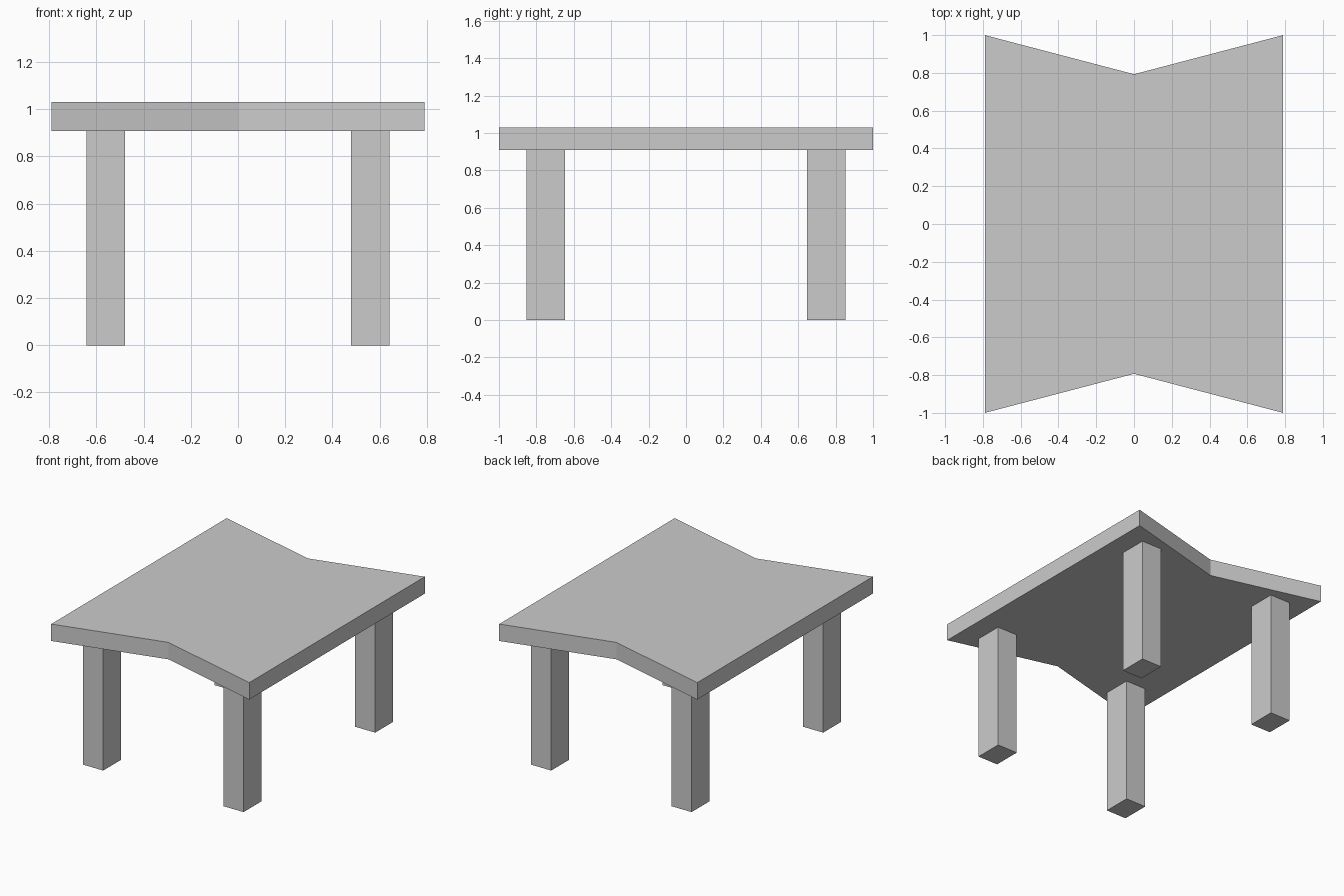
import bpy
import bmesh

if "Cube" in bpy.data.objects:
    bpy.data.objects.remove(bpy.data.objects["Cube"])

BOTTOM, TOP = 0.908, 1.03


def prism(name, outline, z0, z1):
    """Extrude a counter-clockwise flat outline from z0 up to z1."""
    bm = bmesh.new()
    face = bm.faces.new([bm.verts.new((x, y, z0)) for x, y in outline])
    ext = bmesh.ops.extrude_face_region(bm, geom=[face], use_keep_orig=True)
    verts = [g for g in ext["geom"] if isinstance(g, bmesh.types.BMVert)]
    bmesh.ops.translate(bm, verts=verts, vec=(0, 0, z1 - z0))
    bmesh.ops.recalc_face_normals(bm, faces=bm.faces)
    mesh = bpy.data.meshes.new(name)
    bm.to_mesh(mesh)
    bm.free()
    obj = bpy.data.objects.new(name, mesh)
    bpy.context.collection.objects.link(obj)
    return obj


# Tabletop with a shallow V notch at the front and back
prism("tabletop",
      [(-0.79, -1), (0, -0.793), (0.79, -1), (0.79, 1), (0, 0.793), (-0.79, 1)],
      BOTTOM, TOP)

# Four rectangular legs
HX, HY = 0.081, 0.102
for y_name, cy in (("front", -0.75), ("back", 0.75)):
    for x_name, cx in (("left", -0.56), ("right", 0.56)):
        prism(f"{y_name}_{x_name}_leg",
              [(cx - HX, cy - HY), (cx + HX, cy - HY),
               (cx + HX, cy + HY), (cx - HX, cy + HY)],
              0, BOTTOM)
